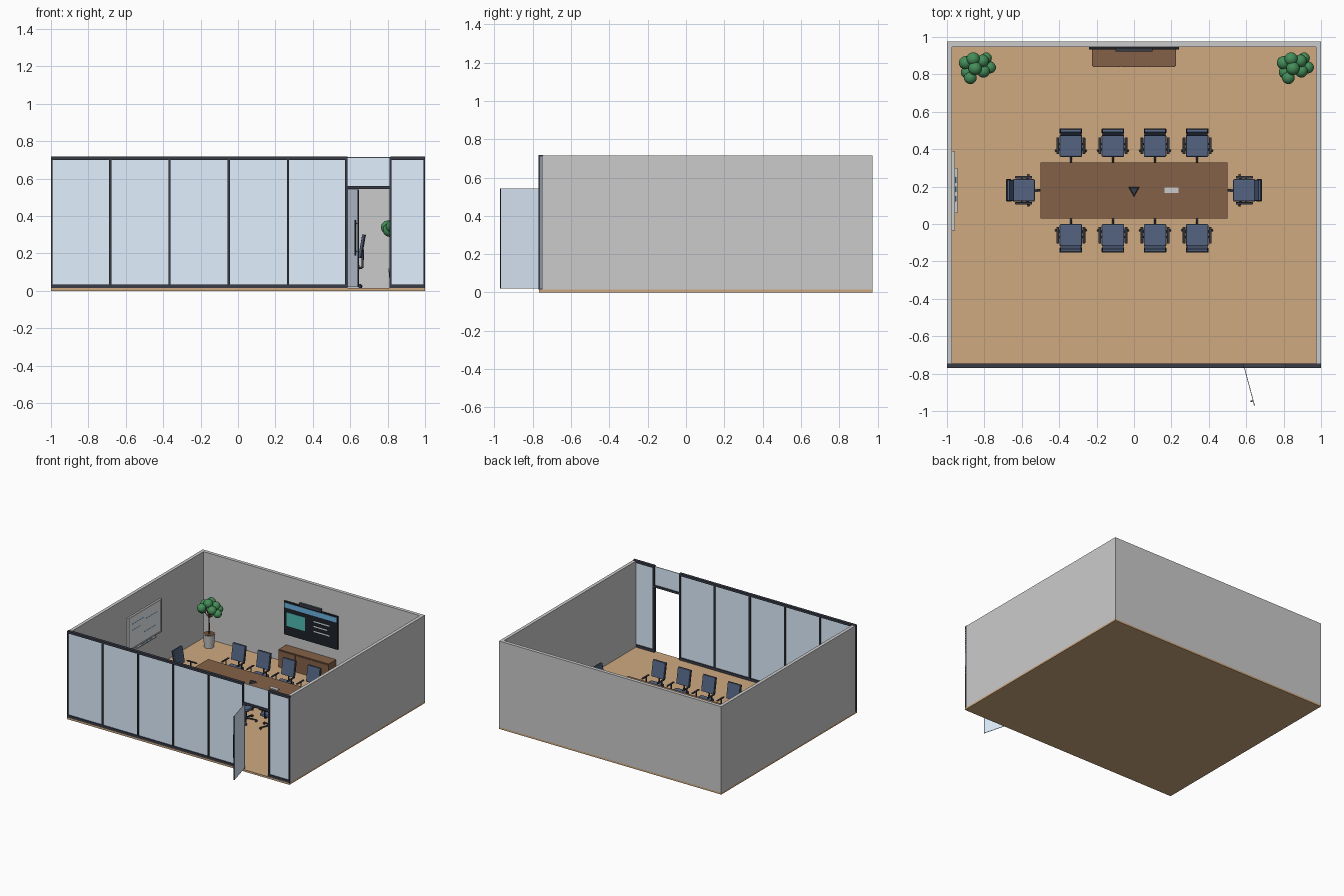
import bpy, bmesh, math
from mathutils import Matrix, Vector

cube = bpy.data.objects.get("Cube")
if cube:
    bpy.data.objects.remove(cube, do_unlink=True)


def material(name, *rgb):
    m = bpy.data.materials.new(name)
    m.use_nodes = True
    m.diffuse_color = (*rgb, 1)
    m.node_tree.nodes["Principled BSDF"].inputs["Base Color"].default_value = (*rgb, 1)
    return m


FLOOR = material("floor_wood", .62, .4, .215)
WOOD = material("dark_wood", .235, .12, .065)
GLASS = material("pale_glass", .75, .87, 1)
METAL = material("dark_metal", .04, .046, .063)
FABRIC = material("blue_fabric", .088, .127, .22)
LEAF = material("leaf_green", .06, .27, .1)
BARK = material("bark", .15, .08, .04)
SCREEN = material("screen_black", .012, .015, .02)
TEAL = material("teal", .08, .5, .45)
BLUE = material("blue", .15, .45, .75)
WHITE = material("white", .85, .88, .9)


def finish(bm, name, mat, smooth=False):
    mesh = bpy.data.meshes.new(name)
    bm.to_mesh(mesh)
    bm.free()
    if mat:
        mesh.materials.append(mat)
    if smooth:
        mesh.shade_smooth()
    ob = bpy.data.objects.new(name, mesh)
    bpy.context.collection.objects.link(ob)
    return ob


def box(name, x, y, z, mat=None, bevel=0):
    """Box from three (low, high) ranges."""
    size = [b - a for a, b in (x, y, z)]
    mid = [(a + b) / 2 for a, b in (x, y, z)]
    bm = bmesh.new()
    bmesh.ops.create_cube(bm, size=1)
    bmesh.ops.scale(bm, vec=size, verts=bm.verts)
    if bevel:
        bmesh.ops.bevel(bm, geom=bm.edges[:], offset=bevel, segments=2,
                        profile=.5, affect='EDGES')
    ob = finish(bm, name, mat)
    ob.location = mid
    return ob


def rod(name, a, b, r1, r2, mat=None, sides=12, smooth=True):
    """Round or tapered bar from point a to point b."""
    a, b = Vector(a), Vector(b)
    bm = bmesh.new()
    bmesh.ops.create_cone(bm, cap_ends=True, segments=sides, radius1=r1,
                          radius2=r2, depth=(b - a).length)
    ob = finish(bm, name, mat)
    ob.location = (a + b) / 2
    ob.rotation_euler = (b - a).to_track_quat('Z', 'Y').to_euler()
    if smooth:
        for p in ob.data.polygons:
            p.use_smooth = len(p.vertices) == 4
    return ob


def copies(parts, places):
    """Move the parts to the first place and link copies to the others."""
    bpy.context.view_layer.update()
    bases = [p.matrix_world.copy() for p in parts]
    for i, place in enumerate(places):
        for part, base in zip(parts, bases):
            ob = part if i == 0 else part.copy()
            if i:
                bpy.context.collection.objects.link(ob)
            ob.matrix_world = place @ base


# Room shell
G, TOP, FRONT = .015, .715, -.757
box("floor", (-1, 1), (-.768, .975), (0, G), FLOOR)
box("back_wall", (-1, 1), (.947, .975), (G, TOP))
for side, s in (("left", 1), ("right", -1)):
    box(side + "_wall", sorted((s, s * .973)), (-.748, .947), (G, TOP))

# Glazed front with dark frame
RAIL = (FRONT - .012, FRONT + .012)
PANE = (FRONT - .003, FRONT + .003)
DOOR = (.585, .815)
for label, (a, b) in (("main", (-1, DOOR[0])), ("side", (DOOR[1], 1))):
    box(label + "_glass", (a, b), PANE, (.02, .71), GLASS)
    box(label + "_top_rail", (a, b), RAIL, (.7, .718), METAL)
    box(label + "_bottom_rail", (a, b), RAIL, (G, .035), METAL)
step = (DOOR[0] + 1) / 5
for x in [-.996] + [-1 + step * i for i in range(1, 5)] + [.579, DOOR[1], .996]:
    w = .004 if abs(x) > .99 else .006
    box("mullion", (x - w, x + w), RAIL, (G, TOP), METAL)
box("transom_glass", DOOR, PANE, (.56, .712), GLASS)
box("door_head", DOOR, RAIL, (.545, .562), METAL)

# Open glass door, modelled along +x and swung on its hinge
leaf = [box("door_leaf", (0, .216), (-.002, .002), (.02, .542), GLASS),
        box("door_edge", (.216, .221), (-.003, .003), (.02, .542), METAL),
        rod("door_handle", (.195, -.012, .19), (.195, -.012, .38), .004, .004, METAL)]
for z in (.21, .36):
    leaf.append(rod("handle_mount", (.195, -.012, z), (.195, 0, z), .003, .003, METAL))
copies(leaf, [Matrix.Translation((.587, FRONT, 0)) @ Matrix.Rotation(math.radians(-75), 4, 'Z')])

# Conference table
TY = .18
box("table_top", (-.5, .5), (.03, .33), (.185, .203), WOOD)
for s in (-1, 1):
    x = s * .34
    box("table_pedestal", (x - .02, x + .02), (TY - .09, TY + .09), (G, .185), METAL)
    box("table_foot", (x - .035, x + .035), (TY - .11, TY + .11), (G, .024), METAL)
box("table_beam", (-.32, .32), (TY - .01, TY + .01), (.15, .185), METAL)
phone = rod("conference_phone", (0, TY, .203), (0, TY, .215), .034, .026, METAL, 3, False)
phone.rotation_euler.z = math.pi
box("table_hub", (.162, .238), (TY - .015, TY + .015), (.203, .211))

# Office chair facing -y, then copied around the table
chair = [box("chair_seat", (-.06, .06), (-.06, .06), (.12, .142), FABRIC, .007),
         rod("chair_column", (0, 0, .04), (0, 0, .12), .008, .008, METAL),
         rod("chair_hub", (0, 0, .032), (0, 0, .048), .014, .012, METAL),
         box("chair_plate", (-.03, .03), (-.03, .03), (.112, .12), METAL),
         rod("back_support", (0, .03, .116), (0, .075, .125), .006, .006, METAL),
         rod("back_post", (0, .075, .122), (0, .078, .22), .006, .006, METAL)]
tilt = math.radians(-10)
for name, half, y, mat in (("backrest_pad", .056, (-.007, .006), FABRIC),
                           ("backrest_frame", .06, (.006, .013), METAL)):
    part = box(name, (-half, half), y, (-.064, .064), mat, .003)
    part.location = (0, .07 + sum(y) / 2, .238)
    part.rotation_euler.x = tilt
    chair.append(part)
for s in (-1, 1):
    chair += [box("armrest", sorted((s * .063, s * .077)), (-.045, .045), (.182, .191), METAL, .003),
              rod("arm_post", (s * .07, .01, .125), (s * .07, .01, .184), .005, .005, METAL),
              rod("arm_bracket", (s * .04, .01, .122), (s * .072, .01, .125), .005, .005, METAL)]
for i in range(5):
    a = math.tau * i / 5 - math.pi / 2
    d = Vector((math.cos(a), math.sin(a), 0))
    tip = d * .08
    across = Vector((-d.y, d.x, 0)) * .006
    wheel = tip + Vector((0, 0, G + .009))
    chair += [rod("chair_leg", (0, 0, .04), tip + Vector((0, 0, .032)), .007, .005, METAL, 8),
              rod("caster", wheel - across, wheel + across, .009, .009, METAL, 10)]


def place(x, y, turn):
    return Matrix.Translation((x, y, 0)) @ Matrix.Rotation(turn, 4, 'Z')


seats = [place(-.59, TY, math.pi / 2), place(.59, TY, -math.pi / 2)]
for i in range(4):
    x = (i - 1.5) * .225
    seats += [place(x, .418, 0), place(x, -.06, math.pi)]
copies(chair, seats)

# Sideboard with doors
box("sideboard", (-.225, .225), (.845, .94), (G, .16), WOOD)
for i in range(3):
    x = -.222 + i * .148
    box("sideboard_door", (x + .002, x + .146), (.84, .845), (.022, .152), WOOD)

# Wall display with picture blocks and camera bar
box("display", (-.24, .24), (.934, .947), (.245, .515), SCREEN)
box("display_header", (-.232, .232), (.932, .934), (.465, .505), BLUE)
box("display_block", (-.215, -.05), (.932, .934), (.32, .43), TEAL)
for i, end in enumerate((.17, .15, .17)):
    z = .415 - i * .04
    box("display_line", (.025, end), (.932, .934), (z, z + .009), WHITE)
box("camera_bar", (-.1, .1), (.922, .942), (.515, .54), METAL, .003)

# Whiteboard on the right wall
box("whiteboard", (-.973, -.962), (-.03, .385), (.285, .545), WHITE)
for z in (.28, .54):
    box("board_rail", (-.973, -.958), (-.035, .39), (z, z + .01))
for y in (-.035, .38):
    box("board_stile", (-.973, -.958), (y, y + .01), (.28, .55))
box("board_tray", (-.973, -.945), (.06, .3), (.272, .28))
for y in (.12, .17, .22):
    rod("marker", (-.952, y, .284), (-.952, y + .03, .284), .004, .004, BLUE, 8)
for y, z, length in ((.02, .48, .15), (.02, .43, .1), (.2, .46, .13), (.16, .36, .16)):
    box("board_note", (-.962, -.961), (y, y + length), (z, z + .005), BLUE)

# Potted trees
plant = [rod("plant_pot", (0, 0, G), (0, 0, .12), .036, .046, None, 20),
         rod("pot_soil", (0, 0, .12), (0, 0, .122), .04, .04, BARK, 20),
         rod("plant_stem", (0, 0, .12), (0, 0, .31), .006, .004, BARK, 8)]
for x, y, z, r in ((-.01, .04, .36, .036), (-.05, .02, .34, .036), (-.04, -.03, .325, .036),
                   (-.025, -.06, .345, .034), (.04, .03, .345, .034), (.045, -.025, .33, .034),
                   (.08, -.005, .305, .032), (.06, .045, .32, .03), (0, -.01, .368, .036)):
    plant.append(rod("plant_twig", (0, 0, .25), (x, y, z), .003, .002, BARK, 6))
    bm = bmesh.new()
    bmesh.ops.create_icosphere(bm, subdivisions=3, radius=r)
    ball = finish(bm, "foliage", LEAF, True)
    ball.location = (x, y, z)
    plant.append(ball)
copies(plant, [place(s * .85, .842, 0) for s in (-1, 1)])
